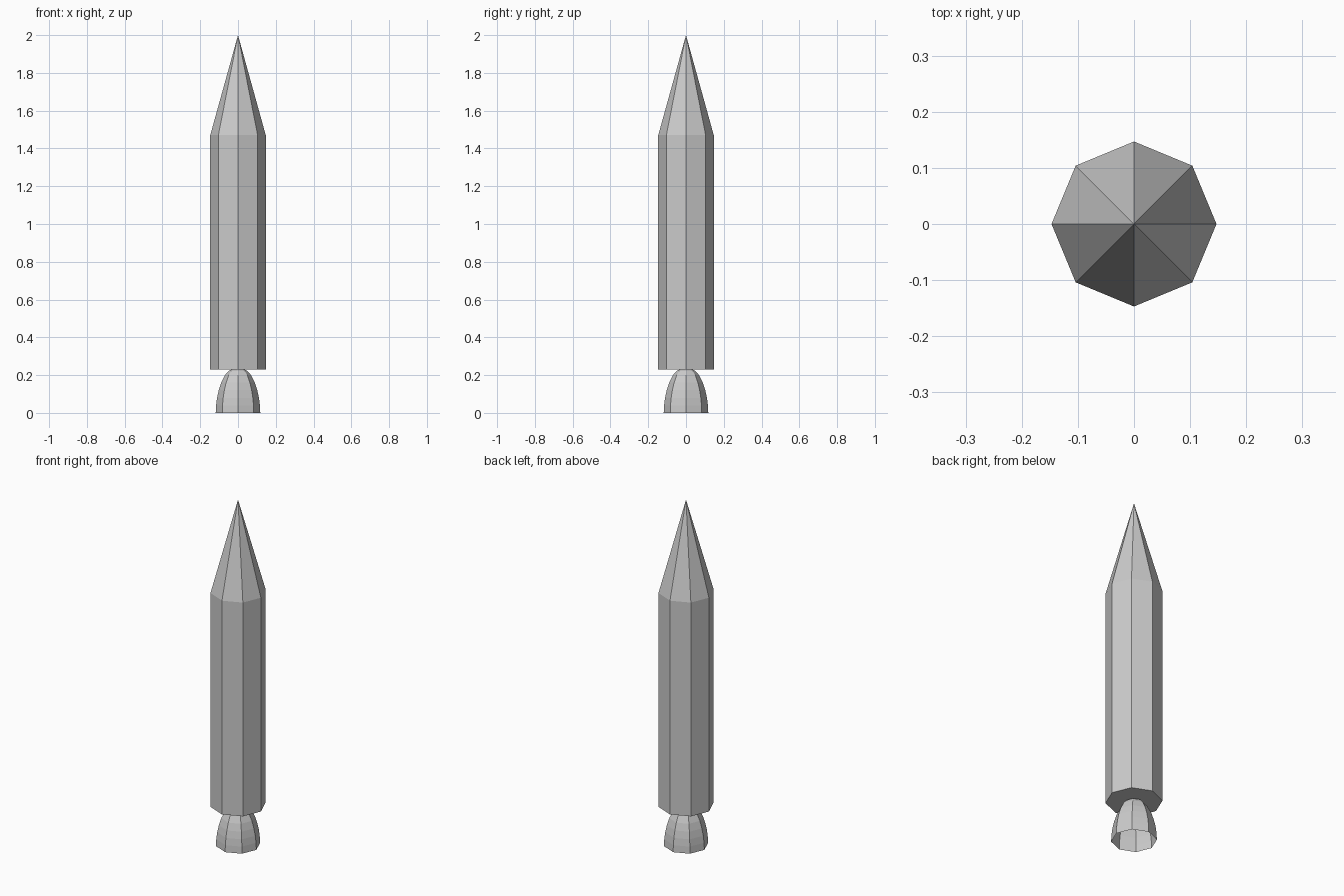
import bpy, bmesh
from math import cos, sin, pi

if "Cube" in bpy.data.objects:
    bpy.data.objects.remove(bpy.data.objects["Cube"])

SIDES = 8


def lathe(name, profile):
    """Spin an (r, z) profile into a faceted octagonal surface."""
    bm = bmesh.new()
    rings = []
    for r, z in profile:
        n = SIDES if r > 0 else 1
        rings.append([bm.verts.new((r * cos(2 * pi * i / SIDES),
                                    r * sin(2 * pi * i / SIDES), z))
                      for i in range(n)])
    for a, b in zip(rings, rings[1:]):
        for i in range(SIDES):
            j = (i + 1) % SIDES
            quad = [a[i % len(a)], a[j % len(a)], b[j % len(b)], b[i % len(b)]]
            bm.faces.new(list(dict.fromkeys(quad)))
    mesh = bpy.data.meshes.new(name)
    bm.to_mesh(mesh)
    bm.free()
    obj = bpy.data.objects.new(name, mesh)
    bpy.context.collection.objects.link(obj)
    return obj


# Body with closed base and pointed nose
lathe("rocket_body", [(0, 0.23), (0.147, 0.23), (0.147, 1.47), (0, 2.0)])

# Open bell-shaped engine nozzle, a thin shell
bell = [(0.118, 0), (0.116, 0.04), (0.111, 0.08), (0.102, 0.12), (0.089, 0.16),
        (0.069, 0.2), (0.05, 0.222), (0.027, 0.234), (0, 0.237)]
lathe("engine_nozzle", bell)
